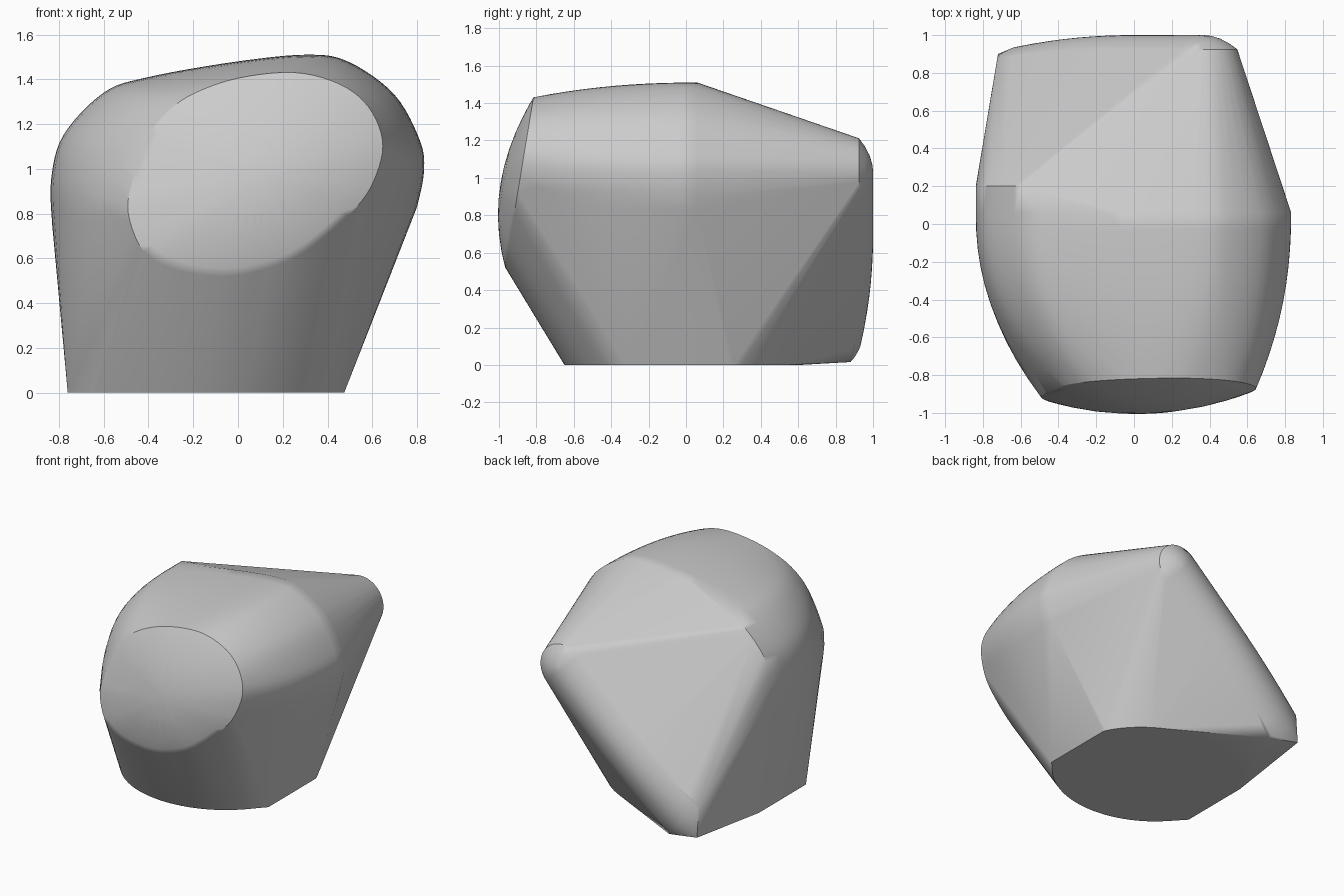
import bpy, bmesh, math
from mathutils import Vector

cube = bpy.data.objects.get("Cube")
if cube:
    bpy.data.objects.remove(cube)


def smooth_path(points, closed=False, steps=6):
    """Catmull-Rom curve through a few points."""
    pts = [Vector(p) for p in points]
    n = len(pts)
    pick = (lambda i: pts[i % n]) if closed else (lambda i: pts[max(0, min(n - 1, i))])
    path = []
    for i in range(n if closed else n - 1):
        a, b, c, d = (pick(i + k) for k in (-1, 0, 1, 2))
        for s in range(steps):
            t = s / steps
            path.append(0.5 * (2 * b + (c - a) * t + (2 * a - 5 * b + 4 * c - d) * t * t
                               + (3 * b - a - 3 * c + d) * t ** 3))
    if not closed:
        path.append(pts[-1])
    return path


# Outline of the front face and of the widest section, as (x, z)
rim_top = [(-.49, .8), (-.47, .95), (-.4, 1.14), (-.32, 1.25), (-.2, 1.335), (0, 1.405),
           (.25, 1.43), (.45, 1.38), (.58, 1.28), (.645, 1.13), (.62, .98), (.53, .83)]
rim_low = [(.3, .63), (.1, .545), (-.08, .52), (-.28, .55), (-.42, .63)]
shoulder = [(-.83, .75), (-.835, .95), (-.78, 1.15), (-.6, 1.34), (-.4, 1.41), (0, 1.48),
            (.32, 1.51), (.5, 1.475), (.7, 1.33), (.815, 1.12), (.83, .98), (.8, .83)]
cloud = []


def rim_y(z):
    return -.89 + .165 * (z - .98)


# Domed front face
centre = Vector((.08, .97))
for p in smooth_path(rim_top + rim_low, closed=True, steps=5):
    for r in (0, .2, .4, .6, .8, .92, 1):
        q = centre.lerp(p, r)
        cloud.append((q.x, rim_y(q.y) - .1 * (1 - r * r), q.y))

# Barrel from the front face back to the shoulder
mid_y = .06
for a, b in zip(smooth_path(rim_top), smooth_path(shoulder)):
    for k in range(1, 11):
        s = k / 10
        q = a.lerp(b, 1 - (1 - s) ** 2.2)
        y = rim_y(a.y) * (1 - s) + mid_y * s
        cloud.append((q.x, y, q.y))
    if b.x < -.6:
        cloud.append((b.x, .2, b.y))

# Flat base: a rounded outline cut off straight at both sides
half = .6175
for i in range(96):
    ang = math.tau * i / 96
    x, y = .68 * math.cos(ang), .63 * math.sin(ang)
    if abs(x) < half:
        cloud.append((x - .143, y - .02, 0))
for sx in (-1, 1):
    for y in (-.32, .23):
        cloud.append((sx * half - .143, y, 0))

# Rounded bar slanting down across the back
start, end, radius = Vector((.365, 1.03)), Vector((-.6, .15)), .182
along = (end - start).normalized()
side = Vector((-along.y, along.x))
for i in range(13):
    t = i / 12
    drop = max(0, t - .4) / .6
    edge_y, crest_y = .925 - .045 * drop ** 2, 1 - .06 * drop ** 2
    for k in range(-8, 9):
        u = k / 8
        q = start.lerp(end, t) + side * radius * u
        cloud.append((q.x, edge_y + (crest_y - edge_y) * (1 - u * u), q.y))
cloud.append((-.72, .9, .06))

# Domed cap at the upper end of the bar
for i in range(25):
    ang = math.pi * i / 24
    out = side * math.cos(ang) - along * math.sin(ang)
    for r in (.25, .5, .75, 1):
        q = start + out * radius * r
        cloud.append((q.x, .925 + .075 * (1 - r * r), q.y))

# Wrap one closed skin around all sections
bm = bmesh.new()
for co in cloud:
    bm.verts.new((co[0], co[1], max(co[2], 0)))
bmesh.ops.remove_doubles(bm, verts=bm.verts[:], dist=.002)
hull = bmesh.ops.convex_hull(bm, input=bm.verts[:], use_existing_faces=False)
bmesh.ops.delete(bm, geom=[v for v in bm.verts if not v.link_faces], context='VERTS')
bmesh.ops.dissolve_limit(bm, angle_limit=math.radians(.5), verts=bm.verts[:], edges=bm.edges[:])
bmesh.ops.recalc_face_normals(bm, faces=bm.faces[:])
mesh = bpy.data.meshes.new("rounded_block")
bm.to_mesh(mesh)
bm.free()
block = bpy.data.objects.new("rounded_block", mesh)
bpy.context.collection.objects.link(block)

# Single plain grey
grey = bpy.data.materials.new("light_grey")
grey.use_nodes = True
colour = (.6, .6, .6, 1)
grey.diffuse_color = colour
grey.node_tree.nodes["Principled BSDF"].inputs["Base Color"].default_value = colour
mesh.materials.append(grey)

# Smooth shading with crisp edges, weighted so broad faces stay flat
bpy.ops.object.select_all(action='DESELECT')
block.select_set(True)
bpy.context.view_layer.objects.active = block
bpy.ops.object.shade_smooth_by_angle(angle=math.radians(30))
weighted = block.modifiers.new("weighted_normals", 'WEIGHTED_NORMAL')
weighted.keep_sharp = True
